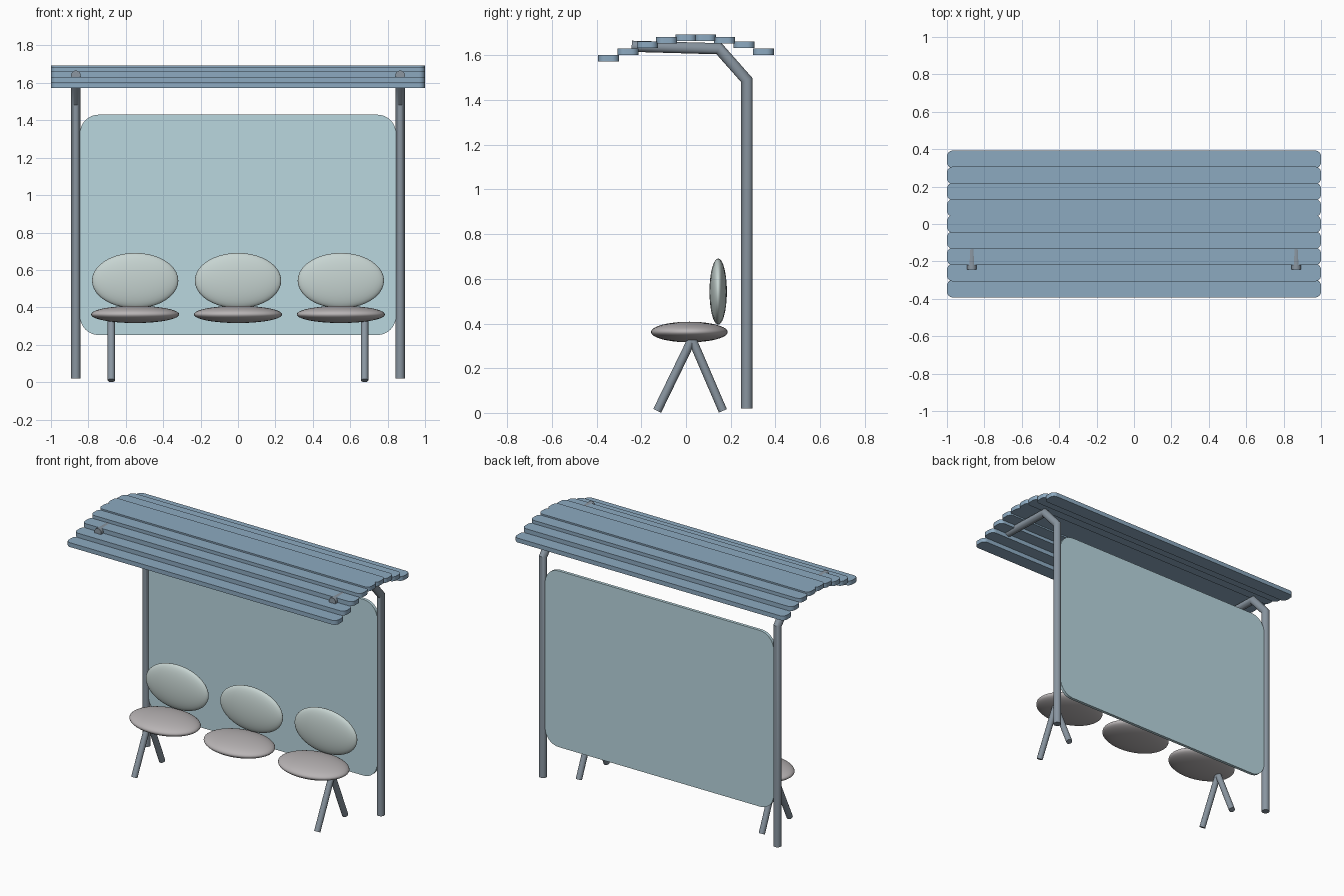
import bpy, bmesh
from math import sin, cos, pi, radians
from mathutils import Vector, Matrix

if "Cube" in bpy.data.objects:
    bpy.data.objects.remove(bpy.data.objects["Cube"])


def material(name, rgb):
    m = bpy.data.materials.new(name)
    m.diffuse_color = (*rgb, 1)
    m.use_nodes = True
    m.node_tree.nodes["Principled BSDF"].inputs["Base Color"].default_value = m.diffuse_color
    return m


STEEL = material("steel", (0.25, 0.30, 0.35))
SLAT = material("slat_blue", (0.265, 0.40, 0.53))
GLASS = material("panel_teal", (0.49, 0.68, 0.74))
SEAT = material("seat_grey", (0.48, 0.455, 0.46))
BACK = material("back_grey", (0.57, 0.66, 0.64))


def finish(name, bm, mat, angle=35):
    bmesh.ops.recalc_face_normals(bm, faces=bm.faces)
    me = bpy.data.meshes.new(name)
    bm.to_mesh(me)
    bm.free()
    ob = bpy.data.objects.new(name, me)
    bpy.context.collection.objects.link(ob)
    me.materials.append(mat)
    bpy.ops.object.select_all(action='DESELECT')
    ob.select_set(True)
    bpy.context.view_layer.objects.active = ob
    bpy.ops.object.shade_smooth_by_angle(angle=radians(angle))
    return ob


def tube(name, x, path, r, mat, sides=20):
    """Mitred round tube along (y, z) points in the plane at x."""
    bm = bmesh.new()
    pts = [Vector(p) for p in path]
    rings = []
    for i, p in enumerate(pts):
        a = (p - pts[i - 1]).normalized() if i else (pts[1] - p).normalized()
        b = (pts[i + 1] - p).normalized() if i < len(pts) - 1 else a
        t = (a + b).normalized()
        n = Vector((-t.y, t.x)) / t.dot(a)
        ring = []
        for k in range(sides):
            u = 2 * pi * k / sides
            q = p + n * r * sin(u)
            ring.append(bm.verts.new((x + r * cos(u), q.x, q.y)))
        rings.append(ring)
    for r0, r1 in zip(rings, rings[1:]):
        for k in range(sides):
            j = (k + 1) % sides
            bm.faces.new((r0[k], r0[j], r1[j], r1[k]))
    bm.faces.new(rings[0])
    bm.faces.new(rings[-1])
    return finish(name, bm, mat, 30)


def rounded_slab(name, w, h, t, r, matrix, mat, steps=8):
    """Rounded rectangle w x h extruded to thickness t."""
    bm = bmesh.new()
    verts = []
    for c, (sx, sy) in enumerate([(1, 1), (-1, 1), (-1, -1), (1, -1)]):
        for k in range(steps + 1):
            u = pi / 2 * (c + k / steps)
            verts.append(bm.verts.new((sx * (w / 2 - r) + r * cos(u),
                                       sy * (h / 2 - r) + r * sin(u), -t / 2)))
    face = bm.faces.new(verts)
    ext = bmesh.ops.extrude_face_region(bm, geom=[face])["geom"]
    bmesh.ops.translate(bm, vec=(0, 0, t),
                        verts=[v for v in ext if isinstance(v, bmesh.types.BMVert)])
    bm.transform(matrix)
    return finish(name, bm, mat)


def ellipsoid(name, centre, radii, mat, axis_turn=0):
    bm = bmesh.new()
    bmesh.ops.create_uvsphere(bm, u_segments=40, v_segments=20, radius=1)
    bm.transform(Matrix.Translation(centre) @ Matrix.Diagonal((*radii, 1))
                 @ Matrix.Rotation(axis_turn, 4, 'X'))
    return finish(name, bm, mat, 60)


# Bent roof posts and splayed bench legs, one set per side
for side, s in (("left", -1), ("right", 1)):
    tube(f"{side}_post", s * 0.867,
         [(0.272, 0.02), (0.272, 1.49), (0.148, 1.63), (-0.243, 1.641)], 0.025, STEEL)
    for part, foot in (("front", -0.129), ("rear", 0.165)):
        tube(f"{side}_{part}_leg", s * 0.677, [(foot, 0.009), (0.027, 0.33)], 0.0195, STEEL)

# Rear panel
rounded_slab("rear_panel", 1.69, 1.178, 0.02, 0.1,
             Matrix.Translation((0, 0.272, 0.841)) @ Matrix.Rotation(pi / 2, 4, 'X'), GLASS)

# Arched roof slats, front to back
heights = [1.587, 1.617, 1.647, 1.669, 1.679, 1.679, 1.669, 1.647, 1.617]
for i, z in enumerate(heights):
    rounded_slab(f"roof_slat_{i + 1}", 2.0, 0.094, 0.029, 0.032,
                 Matrix.Translation((0, (i - 4) * 0.0865, z)), SLAT)

# Three seats with backrests
for i in range(3):
    x = (i - 1) * 0.55
    ellipsoid(f"seat_{i + 1}", (x, 0.015, 0.362), (0.236, 0.172, 0.046), SEAT)
    ellipsoid(f"backrest_{i + 1}", (x, 0.144, 0.543), (0.231, 0.039, 0.148), BACK, pi / 2)
